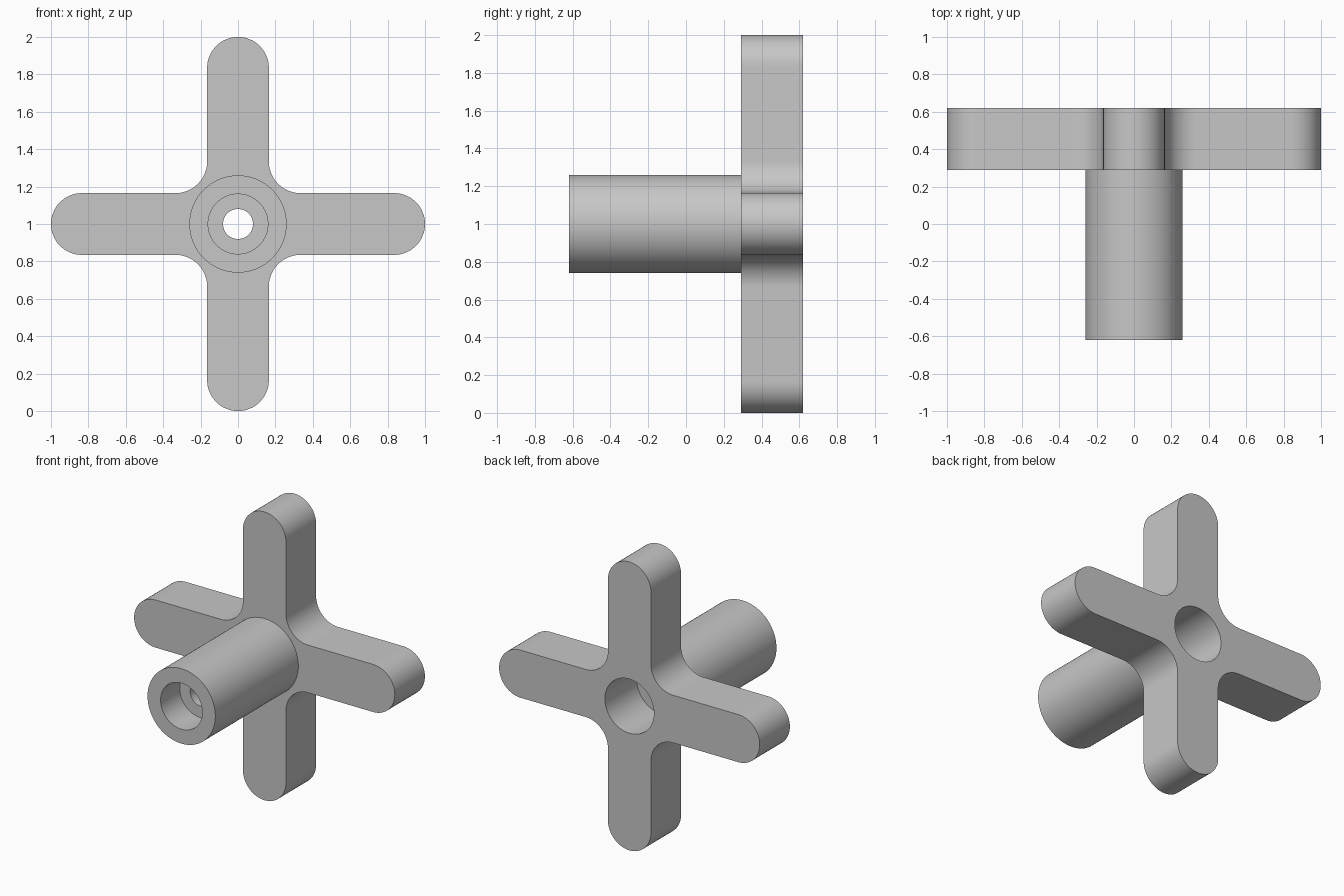
import bpy
import bmesh
from math import sin, cos, pi
from mathutils import Matrix, Vector

if "Cube" in bpy.data.objects:
    bpy.data.objects.remove(bpy.data.objects["Cube"], do_unlink=True)

ARM_R = 0.165                 # half width and tip radius of each arm
FILLET = 0.17                 # radius in the inner corners
FRONT, PLATE, BACK = -0.62, 0.29, 0.62
CENTRE = Vector((0, 0, 1))

grey = bpy.data.materials.new("plain_grey")
grey.use_nodes = True
colour = (0.57, 0.57, 0.57, 1)
grey.diffuse_color = colour
grey.node_tree.nodes["Principled BSDF"].inputs["Base Color"].default_value = colour


def make_object(name, bm):
    bmesh.ops.recalc_face_normals(bm, faces=bm.faces[:])
    mesh = bpy.data.meshes.new(name)
    bm.to_mesh(mesh)
    bm.free()
    mesh.materials.append(grey)
    obj = bpy.data.objects.new(name, mesh)
    bpy.context.collection.objects.link(obj)
    return obj


def arc(cx, cz, radius, start, end, steps):
    angles = [start + (end - start) * i / steps for i in range(steps + 1)]
    return [Vector((cx + radius * cos(a), 0, cz + radius * sin(a))) for a in angles]


def extrude_profile(name, points, y0, y1):
    bm = bmesh.new()
    face = bm.faces.new([bm.verts.new(p + CENTRE + Vector((0, y0, 0))) for p in points])
    new = bmesh.ops.extrude_face_region(bm, geom=[face])["geom"]
    verts = [v for v in new if isinstance(v, bmesh.types.BMVert)]
    bmesh.ops.translate(bm, verts=verts, vec=(0, y1 - y0, 0))
    return make_object(name, bm)


def lathe(name, profile, steps=96):
    """Closed solid of revolution about the y axis from (radius, y) points."""
    bm = bmesh.new()
    rings = [[bm.verts.new(p + CENTRE + Vector((0, y, 0)))
              for p in arc(0, 0, r, 0, 2 * pi, steps)[:-1]] for r, y in profile]
    for a, b in zip(rings, rings[1:]):
        for i in range(steps):
            j = (i + 1) % steps
            bm.faces.new((a[i], a[j], b[j], b[i]))
    bm.faces.new(rings[0])
    bm.faces.new(rings[-1])
    return make_object(name, bm)


def combine(target, tool, operation):
    mod = target.modifiers.new(operation.lower(), 'BOOLEAN')
    mod.operation = operation
    mod.solver = 'EXACT'
    mod.object = tool
    bpy.context.view_layer.objects.active = target
    bpy.ops.object.modifier_apply(modifier=mod.name)
    bpy.data.objects.remove(tool, do_unlink=True)


# Four-armed plate: one arm tip and one inner fillet, turned four times
corner = ARM_R + FILLET
quarter = (arc(1 - ARM_R, 0, ARM_R, -pi / 2, pi / 2, 32)
           + arc(corner, corner, FILLET, 3 * pi / 2, pi, 20))
outline = [Matrix.Rotation(-k * pi / 2, 3, 'Y') @ p for k in range(4) for p in quarter]
handle = extrude_profile("cross_handle", outline, PLATE, BACK)

# Round hub, sunk a little into the plate so that they join
hub = lathe("hub", [(0.26, FRONT), (0.26, PLATE + 0.1)])
combine(handle, hub, 'UNION')

# Stepped bore: front recess, narrow through hole, wide back recess
bore = lathe("bore_cutter", [(0.16, FRONT - 0.1), (0.16, -0.41), (0.08, -0.41),
                             (0.08, 0.27), (0.188, 0.27), (0.188, BACK + 0.1)])
bore.hide_render = True
combine(handle, bore, 'DIFFERENCE')

# Smooth curved walls, sharp rims
bpy.ops.object.select_all(action='DESELECT')
handle.select_set(True)
bpy.context.view_layer.objects.active = handle
bpy.ops.object.shade_smooth_by_angle(angle=pi / 6)
